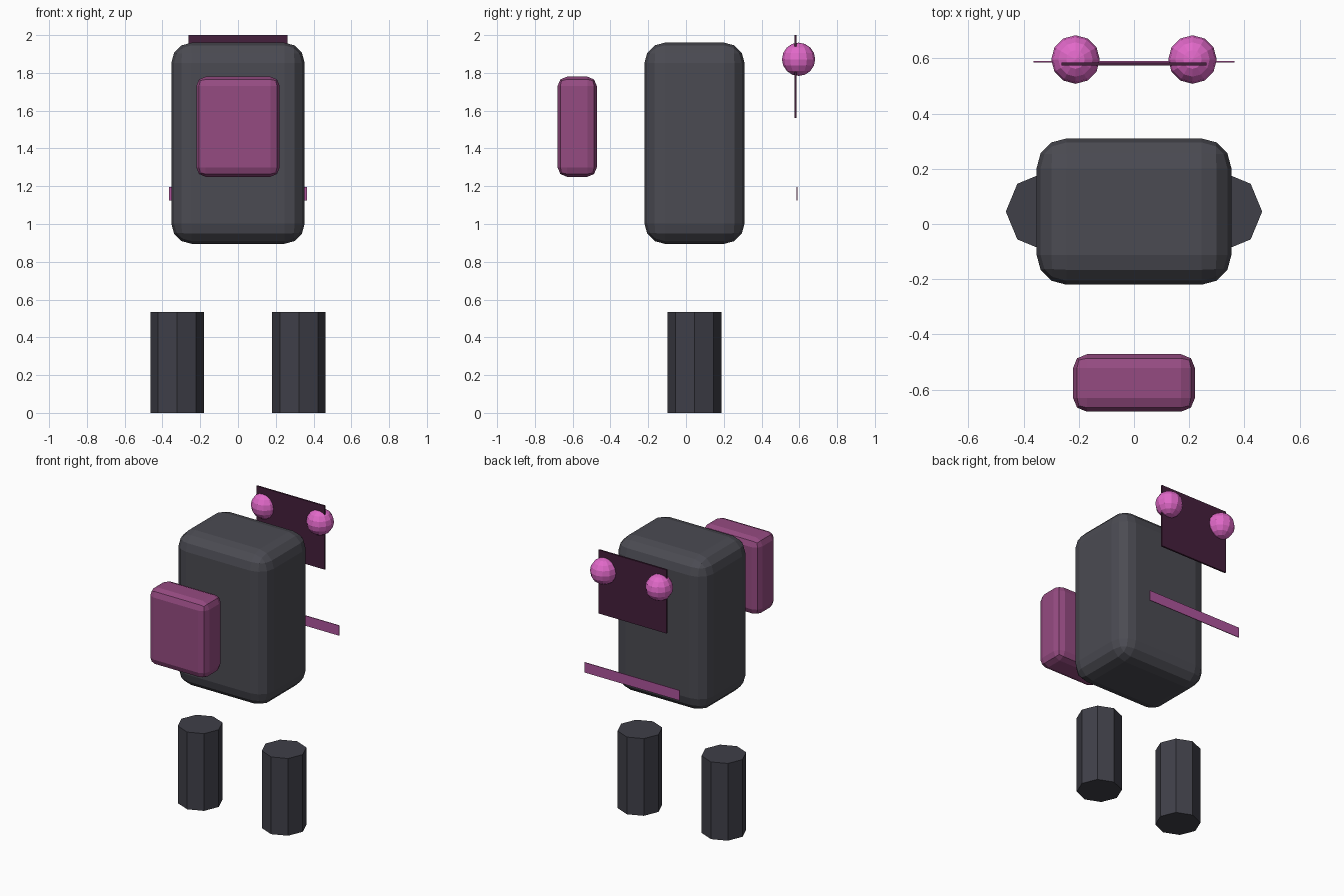
import bpy
import math

if "Cube" in bpy.data.objects:
    bpy.data.objects.remove(bpy.data.objects["Cube"])


def material(name, r, g, b):
    m = bpy.data.materials.new(name)
    m.diffuse_color = (r, g, b, 1)
    m.use_nodes = True
    m.node_tree.nodes["Principled BSDF"].inputs["Base Color"].default_value = m.diffuse_color
    return m


charcoal = material("charcoal", 0.07, 0.07, 0.085)
dark_grey = material("dark_grey", 0.05, 0.05, 0.065)
plum = material("plum", 0.30, 0.07, 0.22)
pink = material("pink", 0.75, 0.14, 0.58)
dark_plum = material("dark_plum", 0.06, 0.014, 0.045)
magenta = material("magenta", 0.42, 0.09, 0.33)


def finish(name, mat):
    ob = bpy.context.object
    ob.name = name
    ob.data.materials.append(mat)
    return ob


def box(name, lo, hi, mat, bevel=0, segments=1):
    centre = [(a + b) / 2 for a, b in zip(lo, hi)]
    bpy.ops.mesh.primitive_cube_add(size=1, location=centre)
    ob = finish(name, mat)
    ob.scale = [b - a for a, b in zip(lo, hi)]
    bpy.ops.object.transform_apply(location=False, rotation=False, scale=True)
    if bevel:
        mod = ob.modifiers.new("round", 'BEVEL')
        mod.width = bevel
        mod.segments = segments
    return ob


# Rounded body and the pack floating in front of it
box("body", (-0.353, -0.22, 0.895), (0.353, 0.31, 1.96), charcoal, 0.108, 3)
box("pack", (-0.221, -0.68, 1.25), (0.221, -0.472, 1.78), plum, 0.05, 2)

# Thin face panel and mouth strip behind the body
box("face_panel", (-0.262, 0.574, 1.56), (0.262, 0.586, 2.0), dark_plum)
box("mouth_strip", (-0.365, 0.586, 1.125), (0.365, 0.591, 1.195), magenta)

# Eyes and octagonal legs, one of each per side
for side, s in (("left", -1), ("right", 1)):
    bpy.ops.mesh.primitive_uv_sphere_add(segments=12, ring_count=8, radius=0.088,
                                         location=(s * 0.212, 0.596, 1.872))
    finish("eye_" + side, pink)
    bpy.ops.mesh.primitive_cylinder_add(vertices=8, radius=0.1425, depth=0.535,
                                        location=(s * 0.322, 0.045, 0.2675))
    finish("leg_" + side, dark_grey)
